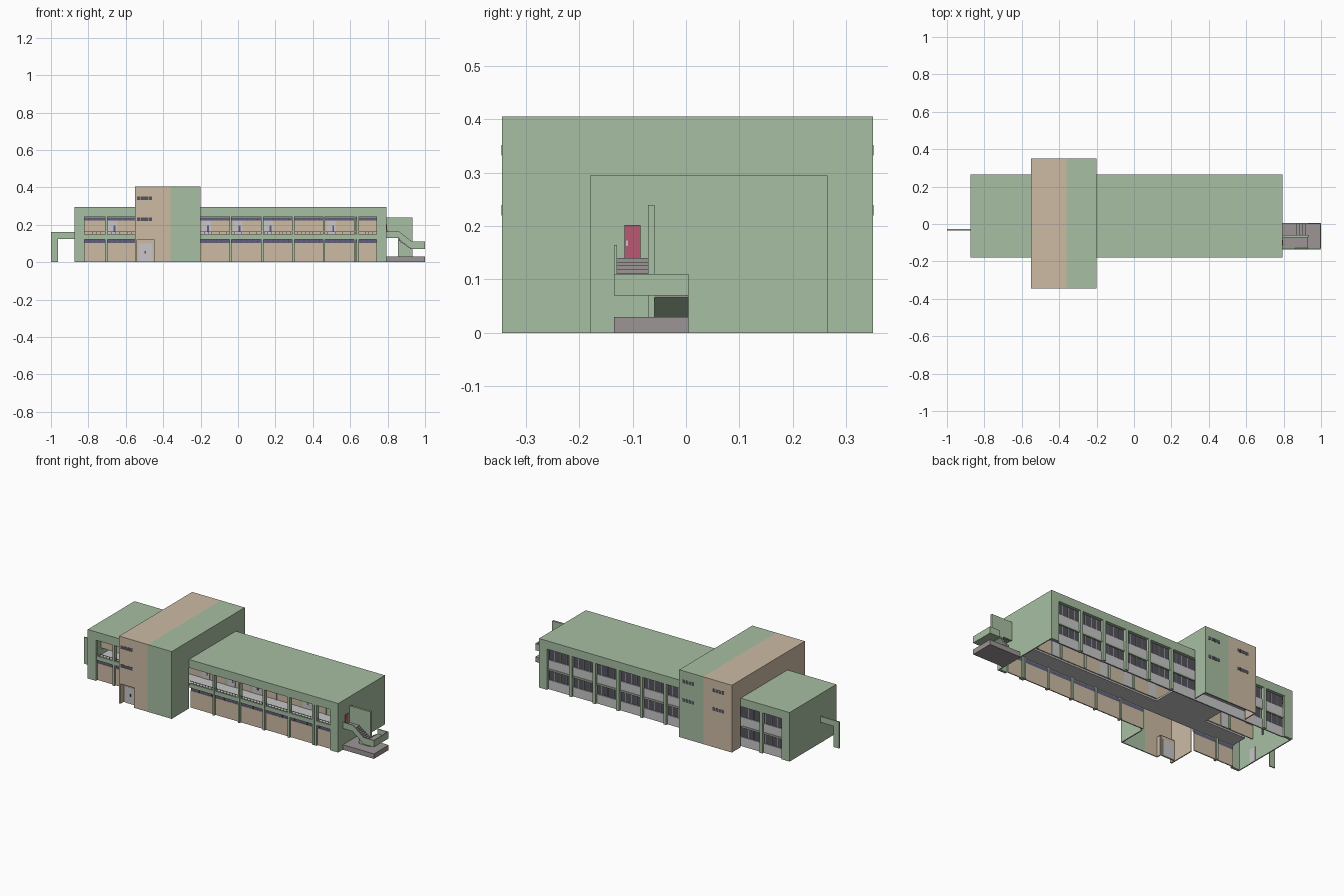
import bpy, bmesh

cube = bpy.data.objects.get("Cube")
if cube:
    bpy.data.objects.remove(cube, do_unlink=True)


def material(name, rgb):
    """Flat colour from 8-bit display values."""
    lin = [((c / 255 + 0.055) / 1.055) ** 2.4 for c in rgb] + [1]
    m = bpy.data.materials.new(name)
    m.use_nodes = True
    m.diffuse_color = lin
    m.node_tree.nodes["Principled BSDF"].inputs["Base Color"].default_value = lin
    return m


GREEN = material("sage_green", (167, 191, 162))
TAN = material("warm_tan", (205, 187, 165))
CONCRETE = material("concrete_grey", (156, 150, 149))
PALE = material("pale_grey", (200, 198, 200))
GLASS = material("violet_glass", (98, 95, 126))
DARK = material("dark_glass", (84, 83, 92))
RED = material("door_red", (184, 89, 117))


def boxes(name, mat, extents):
    """One object from boxes given as (x0, x1, y0, y1, z0, z1)."""
    bm = bmesh.new()
    for x0, x1, y0, y1, z0, z1 in extents:
        geo = bmesh.ops.create_cube(bm, size=1)
        for v in geo["verts"]:
            v.co = (x1 if v.co.x > 0 else x0, y1 if v.co.y > 0 else y0,
                    z1 if v.co.z > 0 else z0)
    return finish(name, mat, bm)


def panel(name, mat, outline, y0, y1):
    """Outline in x and z, extruded along y."""
    bm = bmesh.new()
    face = bm.faces.new([bm.verts.new((x, y0, z)) for x, z in outline])
    ext = bmesh.ops.extrude_face_region(bm, geom=[face])
    for v in ext["geom"]:
        if isinstance(v, bmesh.types.BMVert):
            v.co.y = y1
    bmesh.ops.recalc_face_normals(bm, faces=bm.faces)
    return finish(name, mat, bm)


def finish(name, mat, bm):
    mesh = bpy.data.meshes.new(name)
    bm.to_mesh(mesh)
    bm.free()
    mesh.materials.append(mat)
    obj = bpy.data.objects.new(name, mesh)
    bpy.context.collection.objects.link(obj)
    return obj


def steps_between(a, b, pitch):
    n = max(1, round((b - a) / pitch))
    return [a + (b - a) * i / n for i in range(1, n)]


# Main block: roof, thin end walls and corner posts
W, E, S, N = -0.875, 0.793, -0.18, 0.265
IW, IE = -0.82, 0.74
TW, TM, TE, TS, TN = -0.55, -0.36, -0.2, -0.345, 0.35
T, H = 0.006, 0.405
WINGS = [(IW, TW), (TE, IE)]
boxes("main_roof", GREEN, [(W, E, S, N, 0.245, 0.295)])
boxes("end_walls", GREEN, [(W, W + T, S, N, 0, 0.245), (E - T, E, S, N, 0, 0.245)])
boxes("corner_posts", GREEN, [(a, b, y, y + 0.015, 0, 0.245)
                              for a, b in ((W + T, IW), (IE, E - T)) for y in (S, N - 0.015)])

# Front: lower wall, window strips and recessed gallery wall
GY = -0.06
boxes("lower_front_wall", TAN, [(a, b, -0.165, -0.159, 0, 0.102) for a, b in WINGS])
boxes("lower_front_windows", GLASS, [(a, b, -0.163, -0.159, 0.102, 0.122) for a, b in WINGS])
boxes("gallery_wall", TAN, [(W + T, E - T, GY, GY + T, 0.14, 0.222)])
boxes("gallery_windows", GLASS, [(IW, IE, GY + 0.001, GY + 0.005, 0.222, 0.239)])
boxes("gallery_wall_head", GREEN, [(W + T, E - T, GY, GY + T, 0.239, 0.245)])
boxes("gallery_floor", PALE, [(IW, E - T, -0.165, GY, 0.13, 0.14),
                              (TW + T, TE - T, GY, 0.1, 0.13, 0.14)])
boxes("gallery_edge", GREEN, [(a, b, -0.174, -0.164, 0.122, 0.148) for a, b in WINGS])
boxes("front_mullions", DARK,
      [(x - 0.0015, x + 0.0015, y, y + 0.002, z, z + h)
       for a, b in WINGS for x in steps_between(a, b, 0.028)
       for y, z, h in ((-0.1645, 0.102, 0.02), (GY - 0.0005, 0.222, 0.017))])

# Gallery railing
boxes("gallery_railing", PALE,
      [(a, b, -0.171, -0.168, 0.16, 0.163) for a, b in WINGS]
      + [(x - 0.001, x + 0.001, -0.171, -0.168, 0.148, 0.16)
         for a, b in WINGS for x in steps_between(a, b, 0.02)])

# Gallery doors with small panes
DOORS = [-0.67, -0.17, 0.0, 0.165, 0.5]
boxes("gallery_doors", PALE,
      [(x - 0.025, x + 0.025, GY - 0.002, GY + T + 0.002, 0.14, 0.222) for x in DOORS])
boxes("gallery_door_panes", GLASS,
      [(x + 0.004, x + 0.014, GY - 0.004, GY - 0.001, 0.165, 0.195) for x in DOORS])

# Front pillars, and matching ribs in the gallery wall
PILLARS = [-0.705, -0.04, 0.13, 0.295, 0.46, 0.625, 0.64]
boxes("front_pillars", GREEN,
      [(x - 0.006, x + 0.006, -0.178, -0.152, 0, 0.245) for x in PILLARS])
boxes("gallery_ribs", GREEN,
      [(x - 0.006, x + 0.006, GY - 0.003, GY + 0.012, 0.14, 0.245) for x in PILLARS])

# Back: panels and window rows between pillars
boxes("back_panels", PALE, [(IW, IE, 0.245, 0.252, z, z + 0.056) for z in (0, 0.12)])
boxes("back_windows", DARK, [(IW, IE, 0.241, 0.247, z, z + 0.069) for z in (0.056, 0.176)])
back_x = [x for a, b in WINGS for x in steps_between(a, b, 0.157)]
boxes("back_pillars", GREEN, [(x - 0.009, x + 0.009, 0.24, N, 0, 0.245) for x in back_x])
boxes("back_floor_band", GREEN, [(a, b, 0.245, 0.256, 0.114, 0.124) for a, b in WINGS])
boxes("back_mullions", PALE,
      [(x - 0.0015, x + 0.0015, 0.246, 0.249, z, z + 0.064)
       for a, b in WINGS for x in steps_between(a, b, 0.0393) for z in (0.056, 0.176)])

# Tower: two coloured halves, with an entrance opening in the tan one
DW, DE, DH, DY = -0.54, -0.45, 0.12, TS + 0.03
tan_front = [(TW, TM, TS, TS + T, DH, H - T), (TW, DW, TS, TS + T, 0, DH),
             (DE, TM, TS, TS + T, 0, DH)]
green_front = [(TM, TE, TS, TS + T, 0, H - T)]
for name, mat, x0, x1, side, front in (
        ("tower_tan_half", TAN, TW, TM, (TW, TW + T), tan_front),
        ("tower_green_half", GREEN, TM, TE, (TE - T, TE), green_front)):
    boxes(name, mat, front + [(x0, x1, TS, TN, H - T, H),
                              (x0, x1, TN - T, TN, 0, H - T),
                              (*side, TS + T, S, 0, H - T),
                              (*side, N, TN - T, 0, H - T),
                              (*side, S, N, 0.295, H - T)])


# Tower windows
def tower_panes(x0, x1, y, z):
    w = (x1 - x0) / 4
    return [(x0 + i * w + 0.001, x0 + (i + 1) * w - 0.001, y - 0.001, y + 0.001, z, z + 0.02)
            for i in range(4)]


groups = [(-0.54, -0.46, TS), (-0.30, -0.22, TN), (-0.5, -0.42, TN)]
boxes("tower_windows", DARK,
      [p for g in groups for z in (0.332, 0.22) for p in tower_panes(*g, z)])

# Recessed tower entrance
boxes("entrance_recess", TAN, [(DW - T, DW, TS + T, DY, 0, DH), (DE, DE + T, TS + T, DY, 0, DH),
                               (DW, DE, TS + T, DY, DH, DH + T),
                               (DW, DE, DY, DY + T, 0, DH)])
boxes("entrance_door", PALE, [(-0.532, -0.458, DY - 0.002, DY + T + 0.002, 0, 0.1)])
boxes("entrance_handles", DARK, [(-0.499, -0.491, DY - 0.004, DY, 0.045, 0.06)])

# Left end: canopy wall, and inner door and slot window
panel("canopy_wall", GREEN, [(W, 0.16), (-1, 0.16), (-1, 0), (-0.962, 0),
                             (-0.962, 0.125), (W, 0.125)], -0.035, -0.028)
boxes("left_end_door", PALE, [(W + T, W + T + 0.002, -0.08, -0.035, 0, 0.085)])
boxes("left_end_window", DARK, [(W + T, W + T + 0.002, 0.02, 0.032, 0.13, 0.17)])

# Right end: upper door
boxes("stair_door", RED, [(E, E + 0.003, -0.115, -0.085, 0.14, 0.202)])
boxes("stair_door_handle", PALE, [(E + 0.002, E + 0.005, -0.112, -0.109, 0.163, 0.173)])

# Outside stair: base, landings and two flights
F, B, M, MB = -0.135, 0.005, -0.071, -0.059
boxes("stair_base", CONCRETE, [(E, 1.0, F, B, 0, 0.03)])
boxes("stair_landings", CONCRETE, [(E, 0.86, F + 0.006, M, 0.132, 0.14),
                                   (0.93, 0.994, F + 0.006, B - 0.006, 0.076, 0.082)])
boxes("landing_underside", GREEN, [(0.93, 0.994, F + 0.006, B - 0.006, 0.07, 0.076)])
boxes("upper_flight", CONCRETE,
      [(0.86 + i * 0.01, 0.87 + i * 0.01, F + 0.006, M, 0.113 - i * 0.007, 0.133 - i * 0.007)
       for i in range(7)])
boxes("lower_flight", CONCRETE,
      [(0.915 - i * 0.015, 0.93 - i * 0.015, MB, B, 0.066 - i * 0.01, 0.074 - i * 0.01)
       for i in range(4)])
panel("lower_flight_underside", GREEN, [(0.93, 0.07), (0.93, 0.066), (0.876, 0.03), (0.87, 0.03)],
      MB, B)

# Stair walls and parapets
panel("stair_middle_wall", GREEN, [(E, 0.24), (0.932, 0.24), (0.932, 0.03),
                                   (0.855, 0.03), (0.855, 0.128), (E, 0.128)], M, MB)
panel("stair_front_parapet", GREEN, [(E, 0.165), (0.86, 0.165), (0.93, 0.11), (1, 0.11),
                                     (1, 0.07), (0.93, 0.07), (0.86, 0.128), (E, 0.128)],
      F, F + 0.006)
boxes("landing_parapets", GREEN, [(0.994, 1.0, F + 0.006, B, 0.07, 0.11),
                                  (0.93, 0.994, B - 0.006, B, 0.07, 0.11)])
